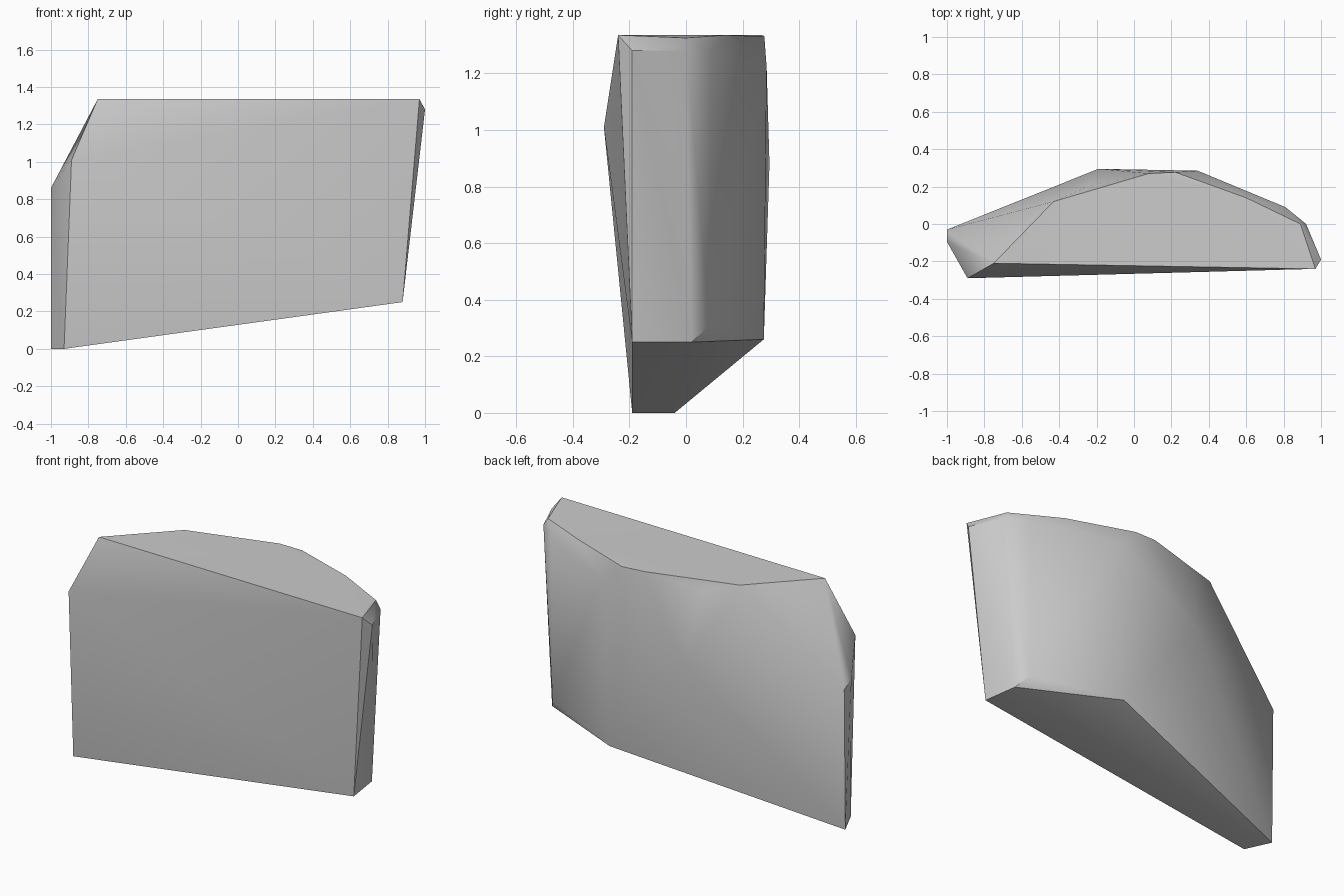
import bpy
import bmesh
import math

cube = bpy.data.objects.get("Cube")
if cube:
    bpy.data.objects.remove(cube, do_unlink=True)

# Stone-grey material
grey = bpy.data.materials.new("stone_grey")
grey.use_nodes = True
colour = (0.6, 0.6, 0.6, 1)
grey.diffuse_color = colour
grey.node_tree.nodes["Principled BSDF"].inputs["Base Color"].default_value = colour

# Key corners of the faceted slab, grouped by region
front_corners = [(-.93, -.19, 0), (.88, -.19, .25), (.97, -.24, 1.335),
                 (-.75, -.21, 1.335), (-.89, -.29, 1.01)]
left_end = [(-1, -.04, 0), (-1, -.095, .86), (-1, -.03, .82)]
top_rim = [(-.43, .12, 1.335), (.08, .27, 1.335), (.22, .277, 1.33),
           (.6, .14, 1.335), (.89, 0, 1.325)]
right_end = [(1, -.19, 1.28), (.92, 0, 1.28), (.81, .09, 1.275),
             (.8, .085, .31), (.85, .02, .25)]
back_bulge = [(-.25, .2, 1.285), (-.19, .295, .88), (.34, .285, 1.22), (.3, .275, .26)]

# Skin the corners as one convex stone block
bm = bmesh.new()
for region in (front_corners, left_end, top_rim, right_end, back_bulge):
    for corner in region:
        bm.verts.new(corner)
bmesh.ops.convex_hull(bm, input=bm.verts[:])
loose = [v for v in bm.verts if not v.link_faces]
bmesh.ops.delete(bm, geom=loose, context="VERTS")
bmesh.ops.dissolve_limit(bm, angle_limit=math.radians(1), verts=bm.verts[:], edges=bm.edges[:])
bmesh.ops.recalc_face_normals(bm, faces=bm.faces[:])

mesh = bpy.data.meshes.new("stone_slab")
bm.to_mesh(mesh)
bm.free()
mesh.materials.append(grey)
slab = bpy.data.objects.new("stone_slab", mesh)
bpy.context.collection.objects.link(slab)

# Soft shading across shallow facets, crisp main edges
bpy.ops.object.select_all(action="DESELECT")
slab.select_set(True)
bpy.context.view_layer.objects.active = slab
bpy.ops.object.shade_smooth_by_angle(angle=math.radians(32))
